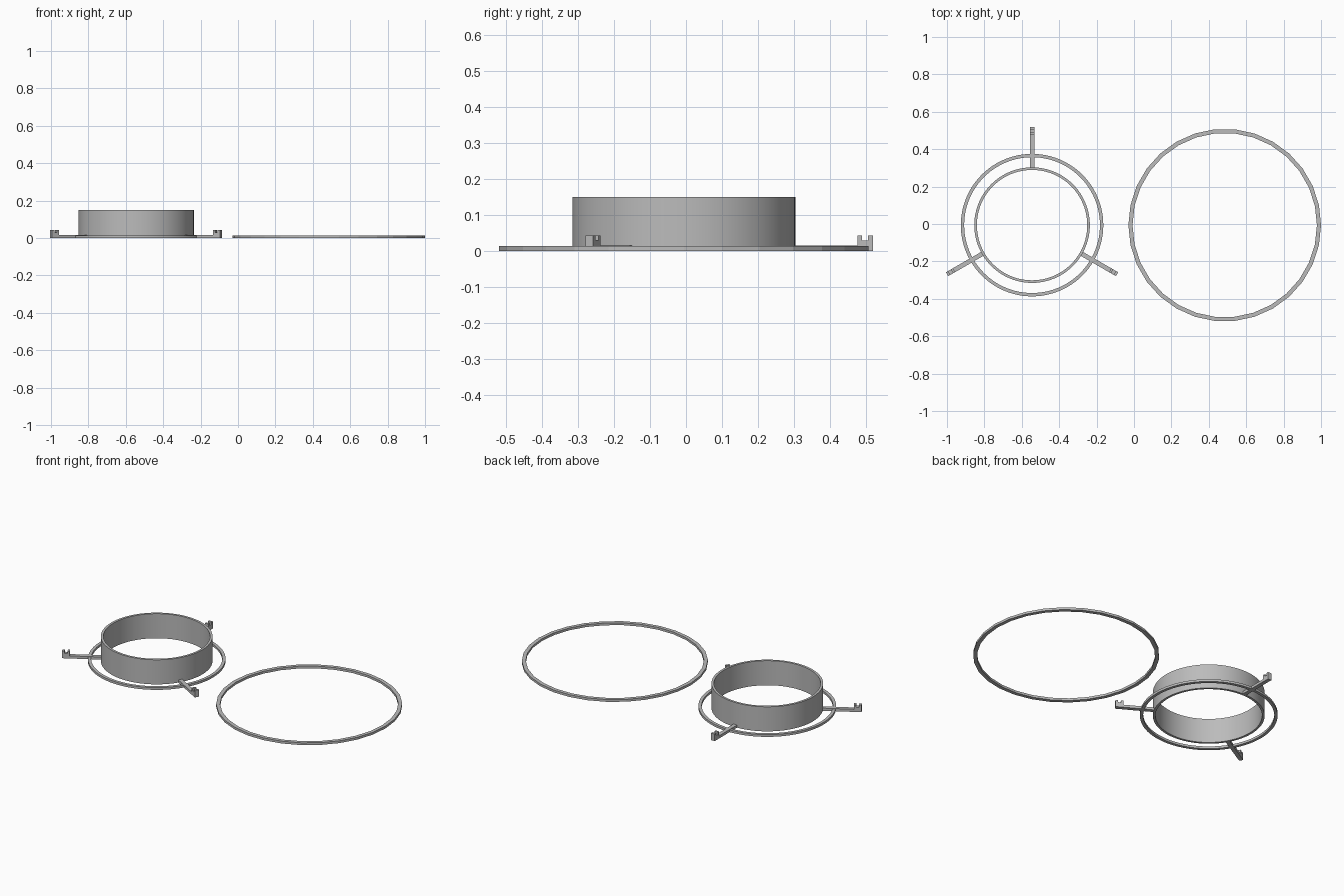
import bpy
import bmesh
from math import radians
from mathutils import Matrix, Vector

cube = bpy.data.objects.get("Cube")
if cube:
    bpy.data.objects.remove(cube, do_unlink=True)

gray = bpy.data.materials.new("plain gray")
gray.use_nodes = True
GRAY = (0.5, 0.5, 0.5, 1)
gray.diffuse_color = GRAY
gray.node_tree.nodes["Principled BSDF"].inputs["Base Color"].default_value = GRAY

HOLDER = Vector((-0.545, -0.006, 0))
HOOP = Vector((0.485, -0.006, 0))


def finish(bm, name, location, smooth=False):
    bmesh.ops.recalc_face_normals(bm, faces=bm.faces)
    mesh = bpy.data.meshes.new(name)
    bm.to_mesh(mesh)
    bm.free()
    mesh.materials.append(gray)
    obj = bpy.data.objects.new(name, mesh)
    obj.location = location
    bpy.context.collection.objects.link(obj)
    if smooth:
        bpy.ops.object.select_all(action="DESELECT")
        obj.select_set(True)
        bpy.context.view_layer.objects.active = obj
        bpy.ops.object.shade_smooth_by_angle(angle=radians(30))
    return obj


def tube(name, location, inner, outer, height, sides, smooth):
    """Spin a rectangular wall section around the z axis."""
    bm = bmesh.new()
    section = [(inner, 0), (outer, 0), (outer, height), (inner, height)]
    verts = [bm.verts.new((r, 0, z)) for r, z in section]
    edges = [bm.edges.new((verts[i], verts[(i + 1) % 4])) for i in range(4)]
    bmesh.ops.spin(bm, geom=verts + edges, axis=(0, 0, 1), cent=(0, 0, 0),
                   angle=radians(360), steps=sides, use_merge=True)
    bmesh.ops.remove_doubles(bm, verts=bm.verts, dist=0.0001)
    return finish(bm, name, location, smooth)


def clip_arm(name, angle):
    """Extrude the arm side profile, with its notched clip at the tip."""
    profile = [(0.297, 0), (0.525, 0), (0.525, 0.043), (0.511, 0.043),
               (0.511, 0.029), (0.494, 0.029), (0.494, 0.043),
               (0.482, 0.043), (0.482, 0.016), (0.297, 0.016)]
    width = 0.024
    bm = bmesh.new()
    face = bm.faces.new([bm.verts.new((r, -width / 2, z)) for r, z in profile])
    side = bmesh.ops.extrude_face_region(bm, geom=[face])["geom"]
    moved = [v for v in side if isinstance(v, bmesh.types.BMVert)]
    bmesh.ops.translate(bm, verts=moved, vec=(0, width, 0))
    bmesh.ops.rotate(bm, verts=bm.verts, cent=(0, 0, 0),
                     matrix=Matrix.Rotation(radians(angle), 3, "Z"))
    return finish(bm, name, HOLDER)


# Holder: tall collar, flat support ring and three clip arms
tube("collar", HOLDER, 0.295, 0.309, 0.15, 96, True)
tube("support_ring", HOLDER, 0.363, 0.381, 0.014, 96, True)
for label, angle in (("back", 90), ("right", 210), ("left", 330)):
    clip_arm(label + "_clip_arm", angle)

# Separate faceted hoop
tube("loose_hoop", HOOP, 0.493, 0.515, 0.014, 30, False)
